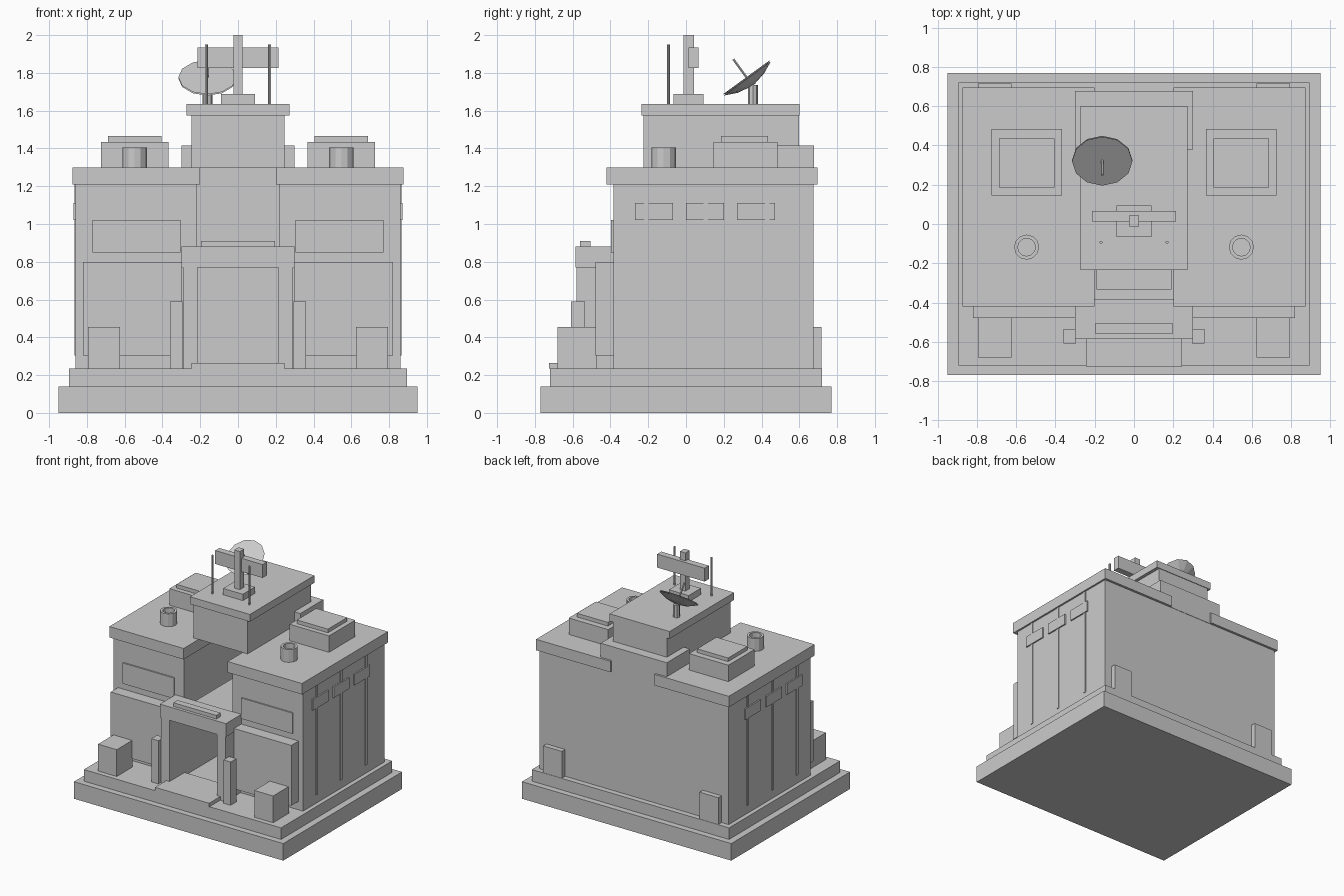
import bpy, bmesh
from math import radians, sin, cos, pi
from mathutils import Matrix, Vector

if "Cube" in bpy.data.objects:
    bpy.data.objects.remove(bpy.data.objects["Cube"])


def add_mesh(name, bm):
    bmesh.ops.recalc_face_normals(bm, faces=bm.faces)
    me = bpy.data.meshes.new(name)
    bm.to_mesh(me)
    bm.free()
    ob = bpy.data.objects.new(name, me)
    bpy.context.collection.objects.link(ob)
    return ob


def box(name, x0, x1, y0, y1, z0, z1):
    bm = bmesh.new()
    m = Matrix.Translation(((x0 + x1) / 2, (y0 + y1) / 2, (z0 + z1) / 2))
    m = m @ Matrix.Diagonal((x1 - x0, y1 - y0, z1 - z0, 1))
    bmesh.ops.create_cube(bm, size=1, matrix=m)
    return add_mesh(name, bm)


def pair(name, x0, x1, *yz):
    box(name + "_right", x0, x1, *yz)
    box(name + "_left", -x1, -x0, *yz)


def extrude(name, points, z0, z1):
    bm = bmesh.new()
    face = bm.faces.new([bm.verts.new((x, y, z0)) for x, y in points])
    top = bmesh.ops.extrude_face_region(bm, geom=[face])["geom"]
    bmesh.ops.translate(bm, vec=(0, 0, z1 - z0),
                        verts=[v for v in top if isinstance(v, bmesh.types.BMVert)])
    return add_mesh(name, bm)


def lathe(name, profile, sides, matrix, closed=False):
    bm = bmesh.new()
    rings = [[bm.verts.new((r * cos(2 * pi * i / sides), r * sin(2 * pi * i / sides), z))
              for i in range(sides)] for r, z in profile]
    pairs = list(zip(rings, rings[1:]))
    if closed:
        pairs.append((rings[-1], rings[0]))
    else:
        bm.faces.new(rings[0])
        bm.faces.new(rings[-1])
    for a, b in pairs:
        for i in range(sides):
            j = (i + 1) % sides
            bm.faces.new((a[i], a[j], b[j], b[i]))
    bm.transform(matrix)
    return add_mesh(name, bm)


T = Matrix.Translation

# Stepped base
box("base_lower", -.95, .95, -.77, .77, 0, .14)
box("base_upper", -.895, .895, -.72, .72, .14, .235)

# Building body with a deep central passage open to the front
extrude("body", [(-.86, -.385), (-.22, -.385), (-.22, .38), (.22, .38),
                 (.22, -.385), (.86, -.385), (.86, .675), (-.86, .675)], .235, 1.21)
box("passage_ceiling", -.19, .19, -.335, .38, .77, .82)

# Roof slabs and rear block
pair("roof_slab", .2, .875, -.42, .695, 1.21, 1.30)
box("rear_block", -.3, .3, .38, .678, 1.21, 1.415)

# Tower
box("tower", -.245, .245, -.225, .597, 1.30, 1.575)
box("tower_cap", -.272, .272, -.235, .602, 1.575, 1.635)

# Entrance portal, steps and posts
pair("portal_leg", .215, .292, -.58, -.385, .235, .77)
box("portal_lintel", -.3, .3, -.585, -.385, .77, .88)
box("portal_ridge", -.195, .195, -.56, -.505, .88, .91)
box("entrance_step", -.245, .245, -.725, -.385, .235, .265)
pair("entrance_post", .295, .36, -.61, -.535, .235, .59)

# Front and rear wall details
pair("front_lower_panel", .3, .82, -.48, -.385, .305, .80)
pair("front_upper_panel", .305, .77, -.396, -.385, .85, 1.02)
pair("front_crate", .625, .795, -.68, -.475, .235, .455)
pair("rear_crate", .625, .795, .675, .717, .235, .455)

# Side wall strips and vents
for i, (ys, yb) in enumerate([(-.21, -.17), (.105, .1), (.43, .37)]):
    pair(f"side_strip_{i}", .85, .866, ys - .012, ys + .012, .305, 1.21)
    pair(f"side_vent_{i}", .85, .871, yb - .1, yb + .1, 1.02, 1.11)

# Roof units and hollow vent pipes
pair("roof_unit", .367, .725, .145, .485, 1.30, 1.435)
pair("roof_unit_cap", .405, .687, .185, .435, 1.435, 1.465)
for s, side in ((1, "right"), (-1, "left")):
    lathe(f"vent_pipe_{side}", [(.064, 0), (.064, .105), (.045, .105), (.045, 0)],
          12, T((s * .547, -.118, 1.30)), closed=True)
    lathe(f"antenna_{side}", [(.008, 0), (.008, .315)], 8, T((s * .168, -.093, 1.635)))

# Mast with crossbeam
box("mast_base", -.09, .09, -.065, .093, 1.635, 1.687)
box("mast", -.025, .025, -.012, .043, 1.687, 2.0)
box("mast_crossbeam", -.215, .215, .012, .066, 1.825, 1.935)

# Dish: stand, tilted shallow bowl and feed rod
lathe("dish_stand", [(.026, 0), (.026, .1)], 8, T((-.162, .355, 1.635)))
tilt = T((-.162, .32, 1.777)) @ Matrix.Rotation(radians(36), 4, 'X')
lathe("dish", [(.154, 0), (.085, -.032), (.02, -.046), (.02, -.052), (.085, -.04), (.154, -.008)],
      12, tilt)
# close the small centre hole on both faces is done by the feed hub
lathe("dish_hub", [(.022, -.055), (.022, -.042)], 12, tilt)
lathe("dish_feed", [(.007, -.045), (.007, .118)], 6, tilt)
